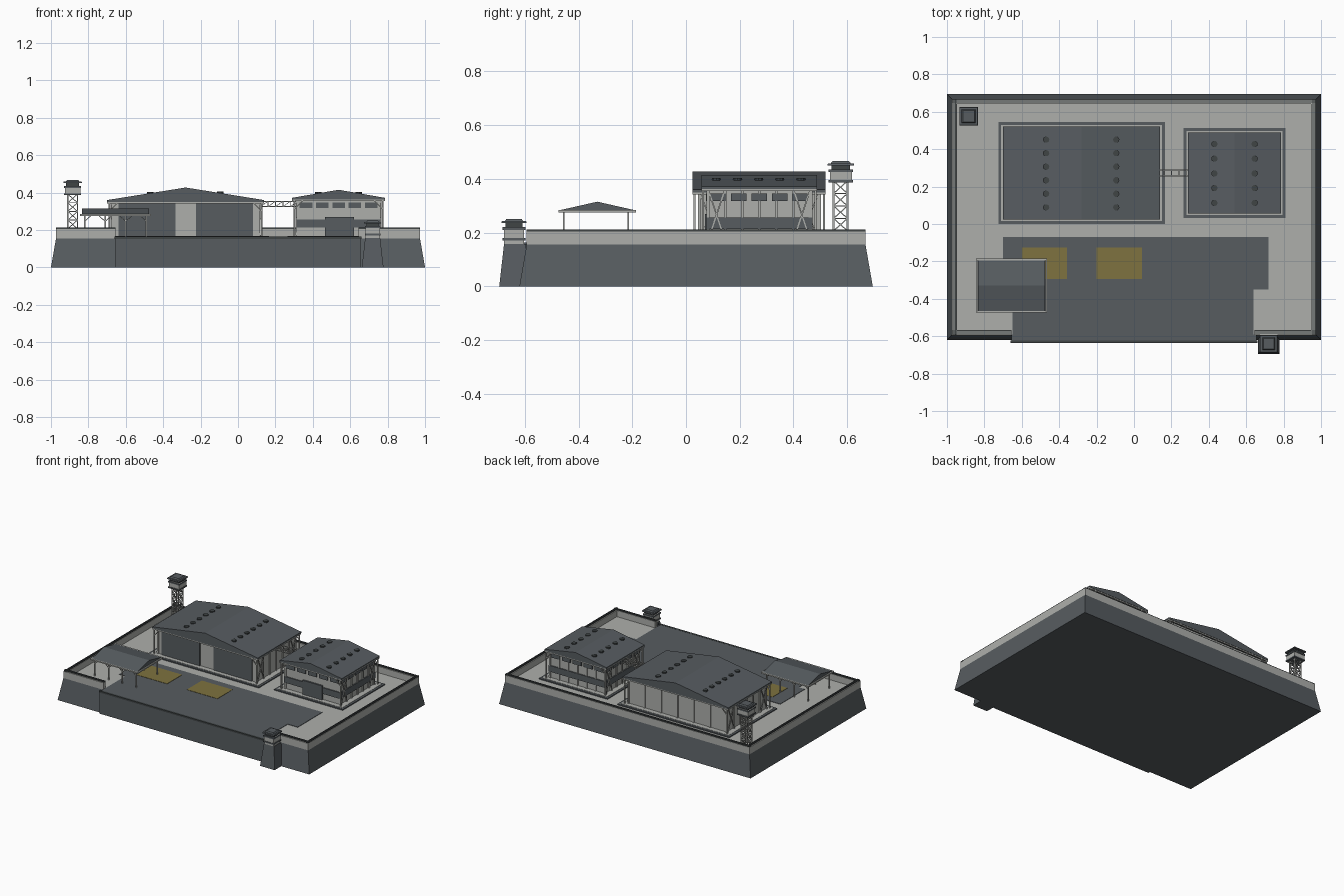
import bpy, bmesh, math
from mathutils import Vector

cube = bpy.data.objects.get("Cube")
if cube:
    bpy.data.objects.remove(cube, do_unlink=True)


def material(name, r, g, b):
    m = bpy.data.materials.new(name)
    m.use_nodes = True
    m.diffuse_color = (r, g, b, 1)
    m.node_tree.nodes["Principled BSDF"].inputs["Base Color"].default_value = (r, g, b, 1)
    return m


LIGHT = material("light concrete", .42, .43, .41)
DARK = material("dark slate", .095, .108, .118)
TRIM = material("charcoal trim", .05, .058, .06)
YELLOW = material("ochre paint", .21, .17, .05)
FLOOR = 0.16


class Part:
    """Collects simple solids into one mesh object."""

    def __init__(self, name, mat):
        self.name, self.mat, self.bm = name, mat, bmesh.new()

    def loft(self, bottom, top):
        a = [self.bm.verts.new(p) for p in bottom]
        b = [self.bm.verts.new(p) for p in top]
        n = len(a)
        self.bm.faces.new(a[::-1])
        self.bm.faces.new(b)
        for i in range(n):
            self.bm.faces.new((a[i], a[(i + 1) % n], b[(i + 1) % n], b[i]))
        return self

    def frustum(self, x0, x1, y0, y1, z0, z1, inset=0.0):
        def rect(d, z):
            return [(x0 + d, y0 + d, z), (x1 - d, y0 + d, z), (x1 - d, y1 - d, z), (x0 + d, y1 - d, z)]
        return self.loft(rect(0, z0), rect(inset, z1))

    def beam(self, p, q, w=0.005):
        p, q = Vector(p), Vector(q)
        d = (q - p).normalized()
        u = d.cross(Vector((0, 0, 1)))
        u = (u if u.length > .01 else Vector((1, 0, 0))).normalized() * w / 2
        v = d.cross(u)
        corners = (u + v, v - u, -u - v, u - v)
        return self.loft([p + c for c in corners], [q + c for c in corners])

    def done(self):
        bmesh.ops.recalc_face_normals(self.bm, faces=self.bm.faces)
        mesh = bpy.data.meshes.new(self.name)
        self.bm.to_mesh(mesh)
        self.bm.free()
        mesh.materials.append(self.mat)
        ob = bpy.data.objects.new(self.name, mesh)
        bpy.context.collection.objects.link(ob)
        return ob


def box(name, mat, *bounds):
    return Part(name, mat).frustum(*bounds).done()


# Sloped base, gate block and yard
Part("base", DARK).frustum(-1, 1, -.62, .695, 0, .155, .027).done()
box("gate_block", DARK, -.655, .655, -.635, -.55, 0, .158)
box("yard_floor", LIGHT, -.96, .96, -.59, .66, .15, FLOOR)
box("gate_lip", TRIM, -.66, .66, -.637, -.622, .152, .164)
apron = Part("apron", DARK)
apron.frustum(-.7, .72, -.35, -.07, .155, .163)
apron.frustum(-.65, .64, -.622, -.35, .155, .163).done()
pads = Part("painted_pads", YELLOW)
for x in (-.6, -.2):
    pads.frustum(x, x + .243, -.295, -.125, .16, .165)
pads.done()

# Perimeter wall with double rail cap
T = .026
walls = [(-.973, -.973 + T, -.593, .668), (.973 - T, .973, -.593, .668), (-.973, .973, .668 - T, .668),
         (-.973, -.655, -.593, -.593 + T), (.645, .973, -.593, -.593 + T)]
wall, cap = Part("perimeter_wall", LIGHT), Part("wall_cap", TRIM)
for x0, x1, y0, y1 in walls:
    wall.frustum(x0, x1, y0, y1, .15, .205)
    for a, b in ((.007, .013), (.017, .023)):
        if x1 - x0 < y1 - y0:
            cap.frustum(x0 + a, x0 + b, y0, y1, .2, .212)
        else:
            cap.frustum(x0, x1, y0 + a, y0 + b, .2, .212)
wall.done()
cap.done()


def gable_roof(name, x0, x1, y0, y1, eave, ridge, along_x=False, drop=.01):
    """Solid gable roof with the ridge along y, or along x."""
    a0, a1, b0, b1 = (y0, y1, x0, x1) if along_x else (x0, x1, y0, y1)
    profile = [(a0, eave - drop), (a1, eave - drop), (a1, eave), ((a0 + a1) / 2, ridge), (a0, eave)]
    ends = [[(b, a, z) if along_x else (a, b, z) for a, z in profile] for b in (b0, b1)]
    Part(name + "_roof", DARK).loft(*ends).done()


def hangar(name, x0, x1, y0, y1, eave, ridge, vent_xs, vents):
    """Walled shed: x0..y1 is the roof outline, walls stand inside it."""
    box(name + "_kerb", DARK, x0 - .025, x1 + .025, y0 - .025, y1 + .025, .155, .167)
    box(name + "_plinth", LIGHT, x0 - .01, x1 + .01, y0 - .01, y1 + .01, .155, .169)
    gable_roof(name, x0, x1, y0, y1, eave, ridge)
    wx0, wx1, wy0, wy1, top = x0 + .03, x1 - .03, y0 + .025, y1 - .025, eave - .01
    box(name + "_walls", LIGHT, wx0, wx1, wy0, wy1, FLOOR, top)
    # Eave girders, corner posts and braces
    frame = Part(name + "_frame", LIGHT)
    for y in (y0 + .006, y1 - .006):
        frame.beam((x0, y, top - .004), (x1, y, top - .004), .008)
        for x, s in ((x0 + .012, 1), (x1 - .012, -1)):
            frame.beam((x, y, FLOOR), (x, y, top), .008)
            frame.beam((x, y, top - .05), (x + s * .05, y, top), .005)
    for x in (x0 + .006, x1 - .006):
        frame.beam((x, y0, top - .004), (x, y1, top - .004), .008)
    # Pilasters and cross bracing on the long sides
    ribs = Part(name + "_pilasters", LIGHT)
    for i in range(7):
        y = wy0 + (wy1 - wy0) * i / 6
        x = wx0 + (wx1 - wx0) * i / 6
        for wx in (wx0, wx1):
            ribs.frustum(wx - .007, wx + .007, y - .005, y + .005, FLOOR, top)
        ribs.frustum(x - .005, x + .005, wy1 - .007, wy1 + .007, FLOOR, top)
    ribs.done()
    step = (wy1 - wy0) / 6
    for x in (wx0 - .01, wx1 + .01):
        for y in (wy0, wy1 - step):
            frame.beam((x, y, .17), (x, y + step, top))
            frame.beam((x, y + step, .17), (x, y, top))
    frame.done()
    # Round roof vents
    xm, vent = (x0 + x1) / 2, Part(name + "_vents", TRIM)
    for vx in vent_xs:
        z = ridge - (ridge - eave) * abs(vx - xm) / (x1 - xm)
        for i in range(vents):
            vy = y0 + (y1 - y0) * (.13 + .73 * i / (vents - 1))
            ring = [(vx + .017 * math.cos(k * math.pi / 5), vy + .017 * math.sin(k * math.pi / 5))
                    for k in range(10)]
            vent.loft([(px, py, z - .005) for px, py in ring], [(px, py, z + .007) for px, py in ring])
    vent.done()
    return wx0, wx1, wy0, wy1


# Large hangar with two sliding doors
wx0, wx1, wy0, wy1 = hangar("large_hangar", -.7, .14, .025, .52, .36, .427, (-.47, -.095), 6)
doors = Part("large_hangar_doors", DARK)
for a, b in ((-.64, -.335), (-.225, .08)):
    doors.frustum(a, b, wy0 - .006, wy0 + .01, .165, .345)
doors.done()

# Small hangar with a dark band, windows and a door
wx0, wx1, wy0, wy1 = hangar("small_hangar", .29, .785, .057, .488, .372, .415, (.43, .645), 5)
box("small_hangar_band", DARK, wx0 - .008, wx1 + .008, wy0 - .008, wy1 + .008, .213, .257)
box("small_hangar_door", DARK, .465, .62, wy0 - .012, wy0 + .01, .165, .27)
panes = Part("small_hangar_windows", DARK)
for i in range(5):
    for lo, hi, on_x in ((wx0, wx1, True), (wy0, wy1, False)):
        s = (hi - lo) / 5
        a, b = lo + s * i + .01, lo + s * (i + 1) - .01
        if on_x:
            panes.frustum(a, b, wy0 - .008, wy1 + .008, .318, .346)
        else:
            panes.frustum(wx0 - .008, wx1 + .008, a, b, .318, .346)
panes.done()


def lattice(part, x0, x1, y0, y1, z0, z1, bays, w):
    """Four posts with cross bracing on each side."""
    c = [(x0, y0), (x1, y0), (x1, y1), (x0, y1)]
    h = (z1 - z0) / bays
    for i in range(4):
        p, q = c[i], c[(i + 1) % 4]
        part.beam((*p, z0), (*p, z1), w * 1.5)
        for k in range(bays):
            a, b = z0 + h * k, z0 + h * (k + 1)
            part.beam((*p, a), (*q, b), w)
            part.beam((*q, a), (*p, b), w)
            part.beam((*p, b), (*q, b), w)


# Truss bridge between the hangars
bridge = Part("link_bridge", LIGHT)
for y in (.257, .288):
    for z in (.325, .353):
        bridge.beam((.11, y, z), (.32, y, z))
    for i in range(5):
        x = .12 + .04 * i
        bridge.beam((x, y, .325), (x, y, .353), .004)
        bridge.beam((x, y, .325), (x + .04, y, .353), .003)
for i in range(5):
    for z in (.325, .353):
        bridge.beam((.12 + .04 * i, .257, z), (.12 + .04 * i, .288, z), .004)
bridge.done()

# Open canopy on posts
gable_roof("canopy", -.835, -.475, -.467, -.193, .284, .315, True, .006)
frame = Part("canopy_frame", LIGHT)
for y in (-.47, -.19):
    frame.beam((-.845, y, .28), (-.465, y, .28), .009)
for x in (-.841, -.469):
    frame.beam((x, -.47, .28), (x, -.19, .28), .009)
for y in (-.455, -.215):
    for x in (-.82, -.71, -.6, -.49):
        frame.beam((x, y, FLOOR), (x, y, .28), .007)
        for s in (-1, 1):
            if -.83 < x + s * .03 < -.48:
                frame.beam((x, y, .245), (x + s * .035, y, .278), .004)
frame.done()


def cabin(name, x, y, z, r):
    """Lookout cabin: light parapet, dark glazing and a stepped roof."""
    def sq(part, h, a, b, inset=0.0):
        return part.frustum(x - h, x + h, y - h, y + h, z + a, z + b, inset)
    sq(Part(name + "_parapet", LIGHT), r, 0, .045).done()
    sq(sq(Part(name + "_bands", DARK), r + .004, -.004, .005), r + .004, .035, .045).done()
    sq(Part(name + "_glazing", TRIM), r - .006, .045, .062).done()
    roof = sq(Part(name + "_roof", DARK), r + .009, .06, .068, .002)
    sq(roof, r - .004, .068, .076, .006).done()


# Lattice watchtower at the back and solid guard post at the front
legs = Part("watchtower_legs", LIGHT)
lattice(legs, -.91, -.858, .549, .601, FLOOR, .392, 5, .004)
legs.done()
cabin("watchtower", -.884, .576, .39, .041)
Part("guard_post_base", DARK).frustum(.662, .778, -.695, -.58, 0, .158, .018).done()
cabin("guard_post", .72, -.64, .175, .038)
box("guard_post_shaft", LIGHT, .683, .757, -.677, -.603, .15, .18)
